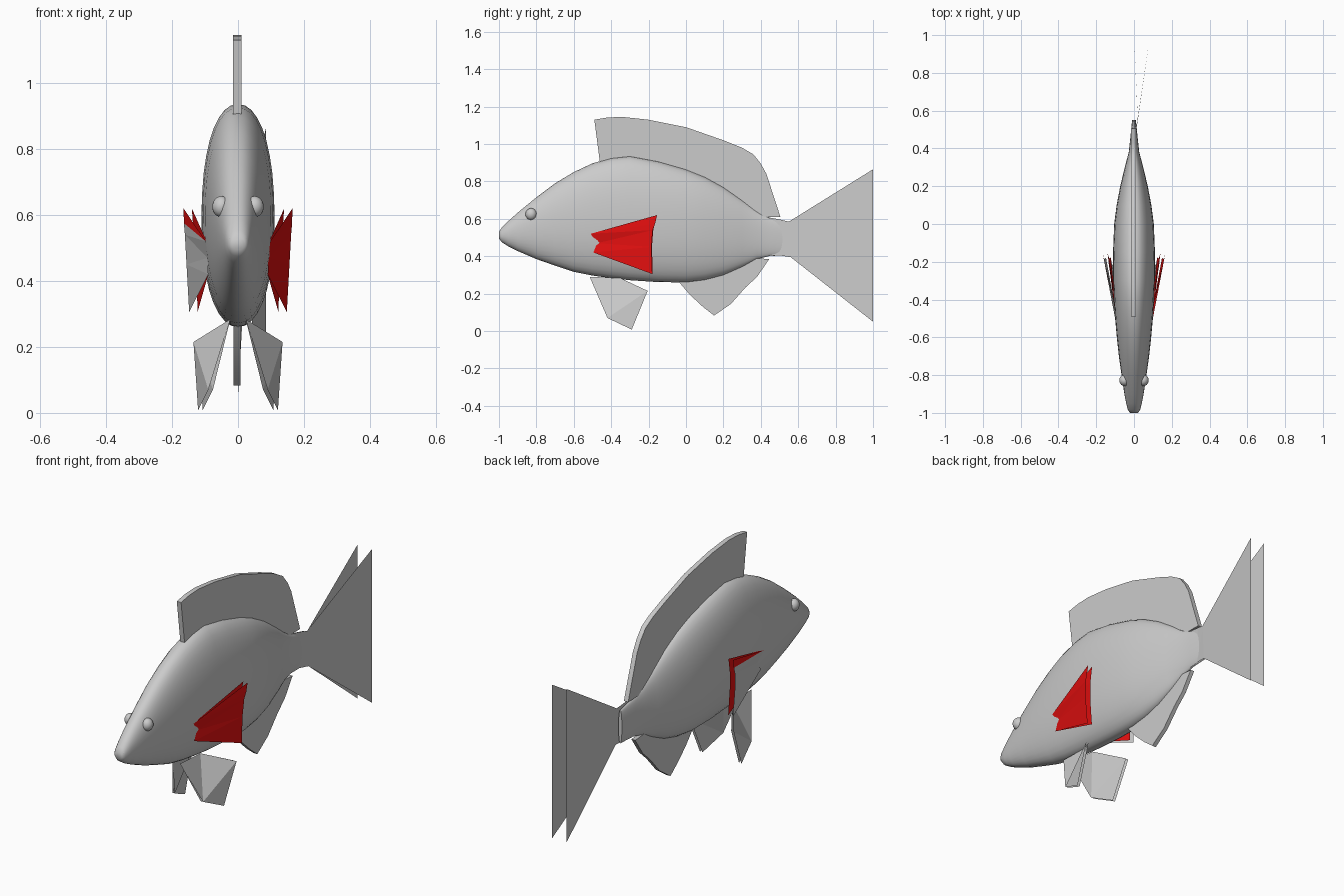
import bpy, bmesh, math
from mathutils import Vector

if "Cube" in bpy.data.objects:
    bpy.data.objects.remove(bpy.data.objects["Cube"])

red = bpy.data.materials.new("red_fin")
red.diffuse_color = (0.8, 0.005, 0.005, 1)
red.use_nodes = True
red.node_tree.nodes["Principled BSDF"].inputs["Base Color"].default_value = red.diffuse_color


def finish(bm, name, mat=None, angle=None):
    mesh = bpy.data.meshes.new(name)
    bm.to_mesh(mesh)
    bm.free()
    obj = bpy.data.objects.new(name, mesh)
    bpy.context.collection.objects.link(obj)
    if mat:
        mesh.materials.append(mat)
    if angle:
        bpy.ops.object.select_all(action='DESELECT')
        obj.select_set(True)
        bpy.context.view_layer.objects.active = obj
        bpy.ops.object.shade_smooth_by_angle(angle=math.radians(angle))
    return obj


def sheet(name, pts, mat=None, side=1):
    """Flat open fin sheet from (x, y, z) outline points."""
    bm = bmesh.new()
    f = bm.faces.new([bm.verts.new((side * x, y, z)) for x, y, z in pts])
    f.normal_update()
    if f.normal.x * side < 0:
        f.normal_flip()
    bmesh.ops.triangulate(bm, faces=[f])
    return finish(bm, name, mat)


def plate(name, outline, x0, x1):
    """Thin closed fin between x0 and x1 from a (y, z) outline."""
    bm = bmesh.new()
    f = bm.faces.new([bm.verts.new((x0, y, z)) for y, z in outline])
    ret = bmesh.ops.extrude_face_region(bm, geom=[f])
    vs = [g for g in ret['geom'] if isinstance(g, bmesh.types.BMVert)]
    bmesh.ops.translate(bm, verts=vs, vec=(x1 - x0, 0, 0))
    bmesh.ops.triangulate(bm, faces=[p for p in bm.faces if len(p.verts) > 4])
    bmesh.ops.recalc_face_normals(bm, faces=bm.faces)
    return finish(bm, name, None, 30)


def ball(name, loc, size):
    bm = bmesh.new()
    bmesh.ops.create_uvsphere(bm, u_segments=20, v_segments=12, radius=1)
    for v in bm.verts:
        v.co = Vector([v.co[i] * size[i] + loc[i] for i in range(3)])
    return finish(bm, name, None, 60)


# Body lofted from rounded sections: y, bottom z, top z, half width
stations = [
    (-1.0, .495, .53, .022), (-.985, .475, .553, .032), (-.95, .453, .588, .041),
    (-.9, .428, .633, .051), (-.8, .385, .715, .066), (-.7, .35, .79, .08),
    (-.6, .317, .85, .091), (-.5, .297, .897, .1), (-.4, .283, .925, .106),
    (-.3, .272, .936, .11), (-.15, .262, .908, .111), (0, .26, .865, .105),
    (.1, .272, .825, .092), (.2, .298, .77, .073), (.3, .342, .7, .049),
    (.38, .385, .64, .028), (.45, .402, .605, .02), (.55, .405, .58, .01)]
bm = bmesh.new()
N = 36
rings = []
for y, z0, z1, w in stations:
    ring = []
    for i in range(N):
        a = 2 * math.pi * i / N
        c, s = math.cos(a), math.sin(a)
        x = math.copysign(abs(c) ** .92, c) * w
        z = (z0 + z1) / 2 + math.copysign(abs(s) ** .92, s) * (z1 - z0) / 2
        ring.append(bm.verts.new((x, y, z)))
    rings.append(ring)
for a, b in zip(rings, rings[1:]):
    for i in range(N):
        j = (i + 1) % N
        bm.faces.new((a[i], a[j], b[j], b[i]))
bm.faces.new(rings[0])
bm.faces.new(rings[-1])
bmesh.ops.recalc_face_normals(bm, faces=bm.faces)
finish(bm, "body", None, 60)

# Lips and eyes
ball("upper_lip", (0, -.98, .527), (.031, .02, .014))
ball("lower_lip", (0, -.975, .498), (.03, .02, .013))
for s, tag in ((1, "right"), (-1, "left")):
    ball("eye_" + tag, (s * .05, -.828, .625), (.028, .03, .032))

# Dorsal and anal fins
plate("dorsal_fin", [
    (-.46, .9), (-.49, 1.13), (-.42, 1.142), (-.34, 1.145), (-.2, 1.13), (0, 1.09),
    (.2, 1.02), (.3, .98), (.36, .945), (.4, .895), (.43, .84), (.505, .61), (.42, .61),
    (.3, .69), (.2, .76), (0, .85), (-.15, .89), (-.3, .91)], -.015, .01)
plate("anal_fin", [
    (-.04, .265), (.02, .195), (.09, .13), (.15, .083), (.24, .145), (.32, .235),
    (.38, .29), (.445, .385), (.36, .39), (.2, .31), (.1, .285)], -.014, .008)

# Forked pair of tail sheets
for tag, x in (("left", .0), ("right", .085)):
    sheet("tail_fin_" + tag, [
        (.004, .42, .612), (.012, .5, .597), (.02, .55, .585), (x, 1, .865),
        (x, 1, .05), (.02, .56, .395), (.01, .5, .405), (.004, .42, .4)])

for s, tag in ((1, "right"), (-1, "left")):
    # Pelvic fins, two sheets each
    for layer, d in (("outer", 0), ("inner", .014)):
        sheet(f"pelvic_fin_{tag}_{layer}", [
            (.022, -.515, .29), (.09 - d, -.42, .07), (.121 - d, -.29, .008),
            (.135 - d, -.205, .215), (.025, -.35, .283)], None, s)
    # Pectoral fins: inner sheet
    sheet(f"pectoral_fin_{tag}_inner", [
        (.095, -.51, .52), (.14, -.155, .62), (.134, -.175, .54), (.129, -.182, .45),
        (.122, -.178, .308), (.09, -.495, .42), (.092, -.475, .47)], red, s)
    # Pectoral fins: outer sheet, plain on the left side with a red top strip
    sheet(f"pectoral_fin_{tag}_outer", [
        (.098, -.51, .52), (.164, -.165, .575), (.161, -.178, .54), (.156, -.185, .45),
        (.148, -.18, .305), (.09, -.495, .42), (.092, -.475, .47)],
        red if s > 0 else None, s)
    sheet(f"pectoral_fin_{tag}_top_edge", [
        (.098, -.51, .52), (.165, -.155, .62), (.164, -.165, .575)], red, s)
